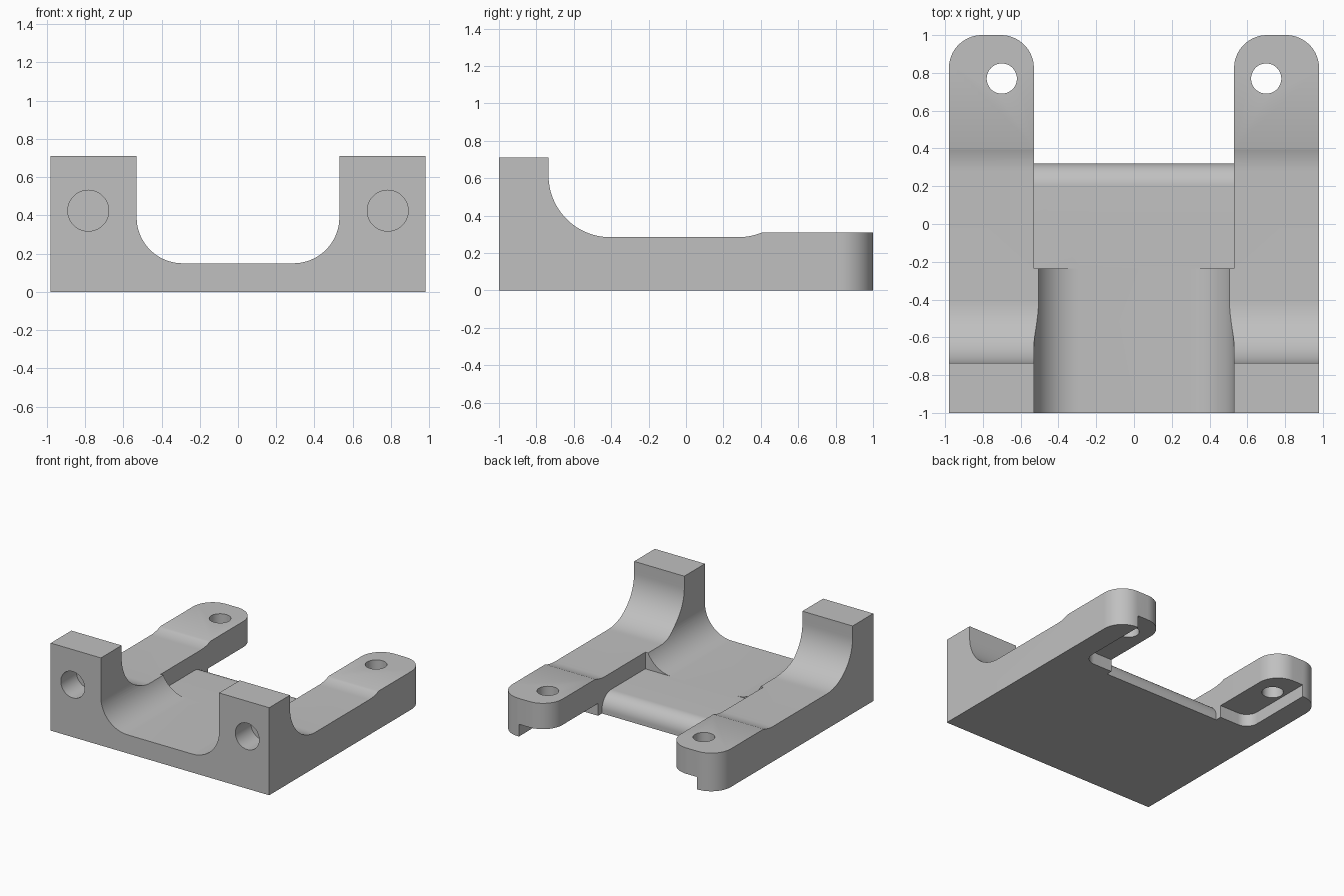
import bpy, bmesh, math
from mathutils import Vector

cube = bpy.data.objects.get("Cube")
if cube:
    bpy.data.objects.remove(cube, do_unlink=True)

HALF = 0.98      # half width of the bracket
INNER = 0.53     # inner wall of the arms and posts
FLOOR = 0.15     # top of the centre plate

grey = bpy.data.materials.new("plain_grey")
grey.use_nodes = True
grey.diffuse_color = (0.53, 0.53, 0.53, 1)
grey.node_tree.nodes["Principled BSDF"].inputs["Base Color"].default_value = (0.53, 0.53, 0.53, 1)


def arc(cx, cy, r, start, end, n=16):
    """Points on an arc, angles in degrees."""
    angles = [math.radians(start + (end - start) * i / n) for i in range(n + 1)]
    return [(cx + r * math.cos(a), cy + r * math.sin(a)) for a in angles]


def prism(name, points, axis, low, high):
    """Extrude a closed 2D profile along an axis."""
    place = {"x": lambda u, v, w: (w, u, v),
             "y": lambda u, v, w: (u, w, v),
             "z": lambda u, v, w: (u, v, w)}[axis]
    bm = bmesh.new()
    face = bm.faces.new([bm.verts.new(place(u, v, low)) for u, v in points])
    ext = bmesh.ops.extrude_face_region(bm, geom=[face])
    shift = Vector(place(0, 0, high - low))
    moved = [g for g in ext["geom"] if isinstance(g, bmesh.types.BMVert)]
    bmesh.ops.translate(bm, verts=moved, vec=shift)
    bmesh.ops.recalc_face_normals(bm, faces=bm.faces)
    mesh = bpy.data.meshes.new(name)
    bm.to_mesh(mesh)
    bm.free()
    mesh.materials.append(grey)
    obj = bpy.data.objects.new(name, mesh)
    bpy.context.collection.objects.link(obj)
    return obj


def cut(body, cutter):
    """Subtract the cutter and discard it."""
    cutter.hide_render = True
    mod = body.modifiers.new("cut", "BOOLEAN")
    mod.operation = "DIFFERENCE"
    mod.solver = "EXACT"
    mod.object = cutter
    bpy.context.view_layer.objects.active = body
    bpy.ops.object.modifier_apply(modifier=mod.name)
    bpy.data.objects.remove(cutter, do_unlink=True)


def circle(cx, cy, r):
    return arc(cx, cy, r, 0, 360, 48)[:-1]


# Plan outline: a U with two round-ended arms
r = 0.175
right_half = ([(HALF, -1)] + arc(HALF - r, 1 - r, r, 0, 90)
              + arc(INNER + r, 1 - r, r, 90, 180) + [(INNER, 0.32)])
left_half = [(-x, y) for x, y in reversed(right_half)]
body = prism("mounting_bracket", right_half + left_half, "z", 0, 0.71)

# Side profile: posts sweep down to the low arms
R, low = 0.33, 0.285
rise = math.degrees(math.asin(0.125 / R))
top_line = (arc(-0.405, low + R, R, 180, 270, 24)
            + arc(0.28, low + R, R, 270, 270 + rise, 8))
side_cut = [(-0.735, 1)] + top_line + [(1.2, top_line[-1][1]), (1.2, 1)]
cut(body, prism("side_cutter", side_cut, "x", -1.2, 1.2))

# Front channel with rounded lower corners
c = 0.24
half = arc(INNER - c, FLOOR + c, c, 270, 360, 20) + [(INNER, 1)]
channel = half + [(-x, z) for x, z in reversed(half)]
cut(body, prism("channel_cutter", channel, "y", -1.2, -0.22))

# Square rear pocket whose floor rolls over the back edge
e = 0.12
pocket = ([(-0.235, 1), (-0.235, FLOOR)] + arc(0.32 - e, FLOOR - e, e, 90, 0)
          + [(0.34, FLOOR - e), (0.34, 1)])
cut(body, prism("pocket_cutter", pocket, "x", -INNER, INNER))

for side in (-1, 1):
    # Recess under each arm, open to the inside and the tip
    recess = [(0.45, 0.37)] + arc(0.7, 0.47, 0.1, 270, 360) + [(0.8, 1.1), (0.45, 1.1)]
    cut(body, prism("recess_cutter", [(side * x, y) for x, y in recess], "z", -0.1, 0.1))
    # Vertical bolt hole in each arm
    cut(body, prism("arm_hole_cutter", circle(side * 0.7, 0.77, 0.08), "z", -0.2, 0.6))
    # Blind hole in the front of each post
    cut(body, prism("post_hole_cutter", circle(side * 0.783, 0.425, 0.107), "y", -1.2, -0.8))

bpy.ops.object.select_all(action="DESELECT")
body.select_set(True)
bpy.context.view_layer.objects.active = body
bpy.ops.object.shade_smooth_by_angle(angle=math.radians(30))
